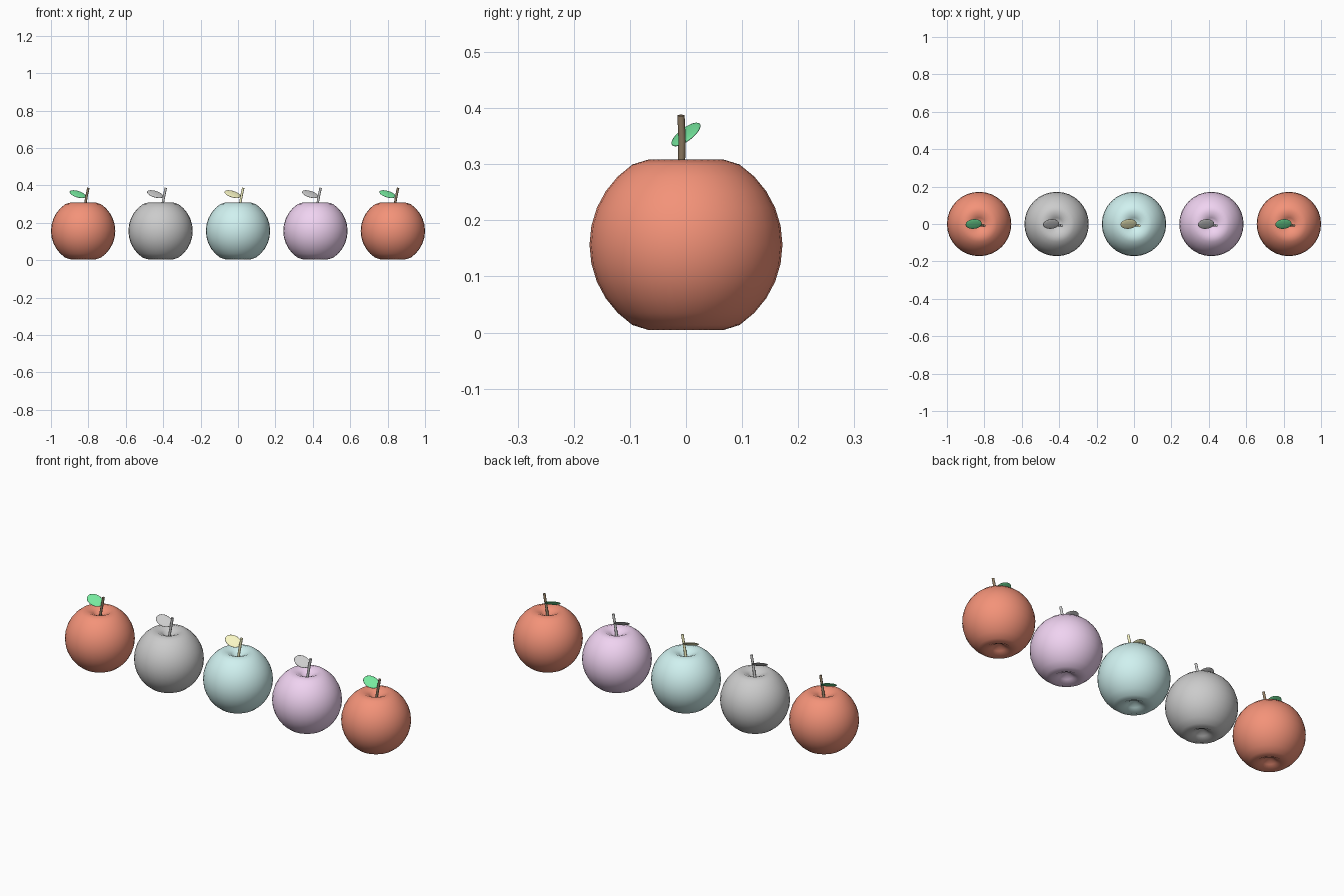
import bpy, bmesh
from math import radians, sin, cos, pi
from mathutils import Vector, Matrix

if "Cube" in bpy.data.objects:
    bpy.data.objects.remove(bpy.data.objects["Cube"])

R, MID = 0.172, 0.1565


def material(name, rgb):
    m = bpy.data.materials.new(name)
    m.diffuse_color = (*rgb, 1)
    m.use_nodes = True
    m.node_tree.nodes["Principled BSDF"].inputs["Base Color"].default_value = m.diffuse_color
    return m


def finish(name, bm, mat, x, angle=60):
    bmesh.ops.recalc_face_normals(bm, faces=bm.faces[:])
    me = bpy.data.meshes.new(name)
    bm.to_mesh(me)
    bm.free()
    ob = bpy.data.objects.new(name, me)
    bpy.context.collection.objects.link(ob)
    ob.location.x = x
    if mat:
        me.materials.append(mat)
    bpy.ops.object.select_all(action='DESELECT')
    ob.select_set(True)
    bpy.context.view_layer.objects.active = ob
    bpy.ops.object.shade_smooth_by_angle(angle=radians(angle))


# Round fruit: sphere with both poles pressed in
def body(x, mat):
    bm = bmesh.new()
    bmesh.ops.create_uvsphere(bm, u_segments=32, v_segments=16, radius=R)
    for v in bm.verts:
        r = v.co.xy.length
        push = 0.062 * max(0, 1 - r / 0.078) ** 1.2
        v.co.z -= push if v.co.z > 0 else -push
        v.co.z = max(-0.1565, min(0.1545, v.co.z)) + MID
    finish("apple_body", bm, mat, x, 180)


# Slightly bent stem: rings swept along a path
def stem(x, mat):
    bm = bmesh.new()
    path = [(0.0, -0.004, 0.245), (0.012, -0.008, 0.305),
            (0.019, -0.007, 0.345), (0.028, -0.009, 0.387)]
    tilt = Matrix.Rotation(radians(12), 3, 'Y')
    rings = []
    for p in path:
        rings.append([bm.verts.new(Vector(p) + tilt @ Vector(
            (0.0065 * cos(i * pi / 6), 0.0065 * sin(i * pi / 6), 0)))
            for i in range(12)])
    for a, b in zip(rings, rings[1:]):
        for i in range(12):
            j = (i + 1) % 12
            bm.faces.new((a[i], a[j], b[j], b[i]))
    bm.faces.new(rings[0])
    bm.faces.new(rings[-1])
    finish("stem", bm, mat, x)


# Leaf: flattened, tilted ellipsoid
def leaf(x, mat):
    bm = bmesh.new()
    m = (Matrix.Translation((-0.029, 0.0, 0.353))
         @ Matrix.Rotation(radians(17), 4, 'Y')
         @ Matrix.Rotation(radians(33), 4, 'X')
         @ Matrix.Diagonal((0.045, 0.031, 0.005, 1)))
    bmesh.ops.create_uvsphere(bm, u_segments=24, v_segments=12, radius=1, matrix=m)
    finish("leaf", bm, mat, x, 180)


red = material("red", (0.9, 0.29, 0.19))
brown = material("brown", (0.29, 0.21, 0.13))
green = material("green", (0.18, 0.8, 0.34))
teal = material("teal", (0.63, 0.88, 0.87))
yellow = material("yellow", (0.94, 0.92, 0.55))
plum = material("plum", (0.87, 0.65, 0.88))

# Row of five, left to right
row = [(red, brown, green), (None, None, None), (teal, yellow, yellow),
       (plum, None, None), (red, brown, green)]
for i, (b, s, l) in enumerate(row):
    x = (i - 2) * 0.414
    body(x, b)
    stem(x, s)
    leaf(x, l)
